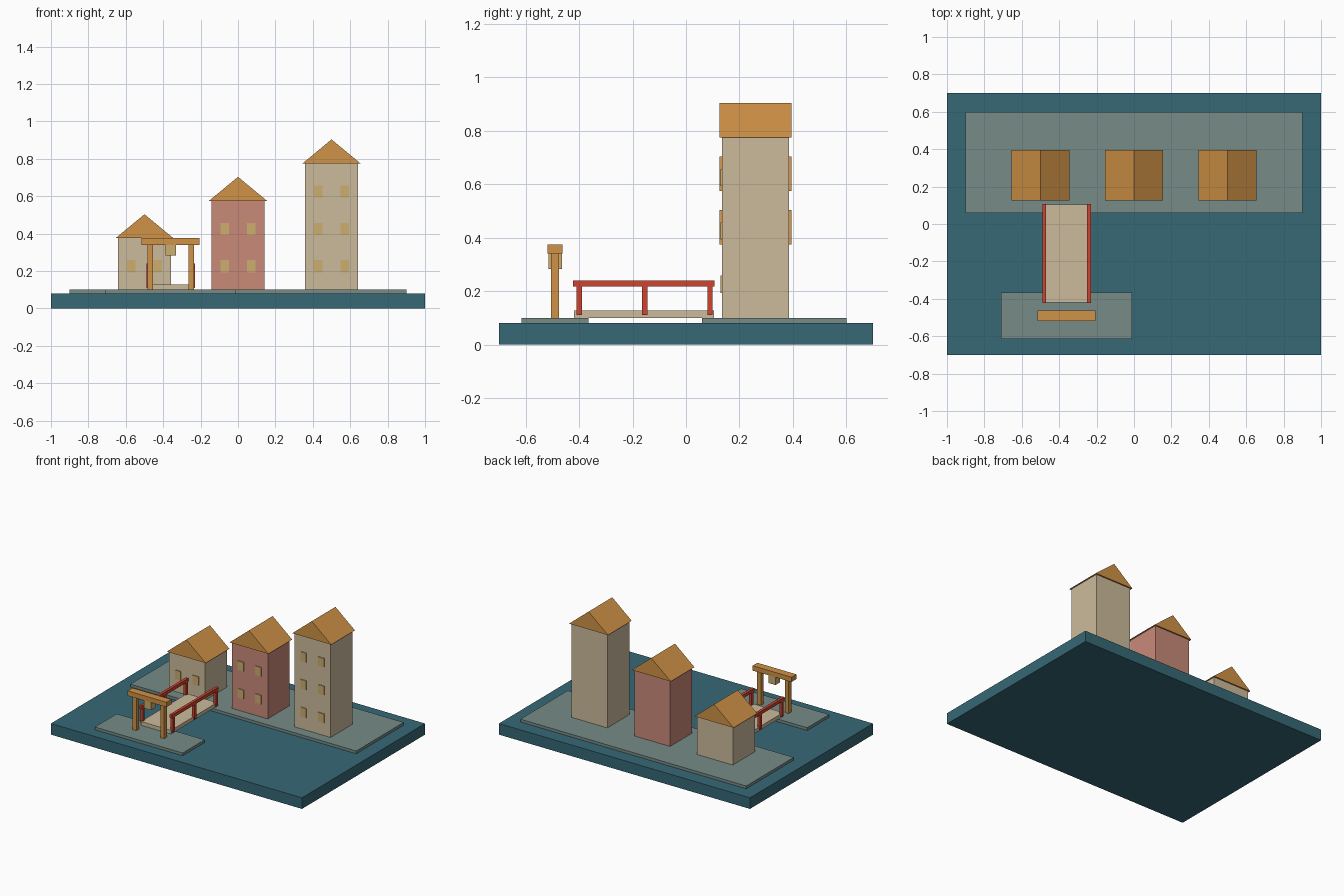
import bpy

if "Cube" in bpy.data.objects:
    bpy.data.objects.remove(bpy.data.objects["Cube"])

def mat(name, r, g, b):
    lin = [((c / 255 + 0.055) / 1.055) ** 2.4 for c in (r, g, b)]
    m = bpy.data.materials.new(name)
    m.diffuse_color = (*lin, 1)
    m.use_nodes = True
    m.node_tree.nodes["Principled BSDF"].inputs["Base Color"].default_value = m.diffuse_color
    return m

WATER = mat("teal water", 54, 104, 118)
STONE = mat("grey stone", 118, 139, 135)
TAN = mat("tan plaster", 204, 187, 156)
PINK = mat("salmon plaster", 201, 138, 121)
WOOD = mat("orange wood", 208, 146, 70)
RED = mat("red paint", 206, 67, 46)
GLOW = mat("yellow window", 204, 174, 110)

def mesh_obj(name, verts, faces, m):
    me = bpy.data.meshes.new(name)
    me.from_pydata(verts, [], faces)
    me.materials.append(m)
    ob = bpy.data.objects.new(name, me)
    bpy.context.collection.objects.link(ob)
    return ob

def box(name, x, y, z, m):
    """Box from (min, max) ranges."""
    v = [(a, b, c) for a in x for b in y for c in z]
    f = [(0, 1, 3, 2), (4, 6, 7, 5), (0, 4, 5, 1), (2, 3, 7, 6), (0, 2, 6, 4), (1, 5, 7, 3)]
    return mesh_obj(name, v, f, m)

def mid(c, w):
    return (c - w / 2, c + w / 2)

def gable(name, cx, cy, z0, w, d, h, m):
    v = [(cx + sx * w / 2, cy + sy * d / 2, z0 + k * h)
         for sy in (-1, 1) for sx, k in ((-1, 0), (1, 0), (0, 1))]
    return mesh_obj(name, v, [(0, 1, 2), (3, 5, 4), (0, 3, 4, 1), (1, 4, 5, 2), (2, 5, 3, 0)], m)

# Water slab and the two banks
box("water_base", (-1, 1), (-0.7, 0.7), (0, 0.08), WATER)
box("back_bank", (-0.9, 0.9), (0.06, 0.6), (0.08, 0.1), STONE)
box("front_bank", (-0.71, -0.01), (-0.615, -0.365), (0.08, 0.1), STONE)

# Houses with gable roofs and front windows
for i, (cx, m) in enumerate(((-0.5, TAN), (0, PINK), (0.5, TAN))):
    top = 0.375 + 0.2 * i
    box(f"house_{i+1}", mid(cx, 0.285), mid(0.26, 0.25), (0.1, top), m)
    gable(f"roof_{i+1}", cx, 0.26, top, 0.31, 0.27, 0.128, WOOD)
    for row in range(i + 1):
        for s in (-1, 1):
            box(f"window_{i+1}_{row+1}_{'left' if s < 0 else 'right'}", mid(cx + 0.07 * s, 0.046),
                (0.129, 0.1375), mid(0.225 + 0.2 * row, 0.065), GLOW)

# Bridge with red railings
BX = -0.36
box("bridge_deck", mid(BX, 0.24), (-0.42, 0.105), (0.1, 0.127), TAN)
for s, side in ((-1, "left"), (1, "right")):
    x = mid(BX + 0.12 * s, 0.02)
    box(f"{side}_rail", x, (-0.422, 0.107), (0.217, 0.24), RED)
    for k, y in enumerate((-0.4, -0.155, 0.09)):
        box(f"{side}_rail_post_{k+1}", x, mid(y, 0.02), (0.11, 0.22), RED)

# Gate with hanging lantern
for s, side in ((-1, "left"), (1, "right")):
    box(f"{side}_gate_post", mid(BX + 0.11 * s, 0.03), mid(-0.49, 0.03), (0.1, 0.345), WOOD)
box("gate_beam", mid(BX - 0.002, 0.31), mid(-0.49, 0.055), (0.34, 0.375), WOOD)
box("lantern", mid(BX, 0.055), mid(-0.49, 0.05), (0.283, 0.341), GLOW)
